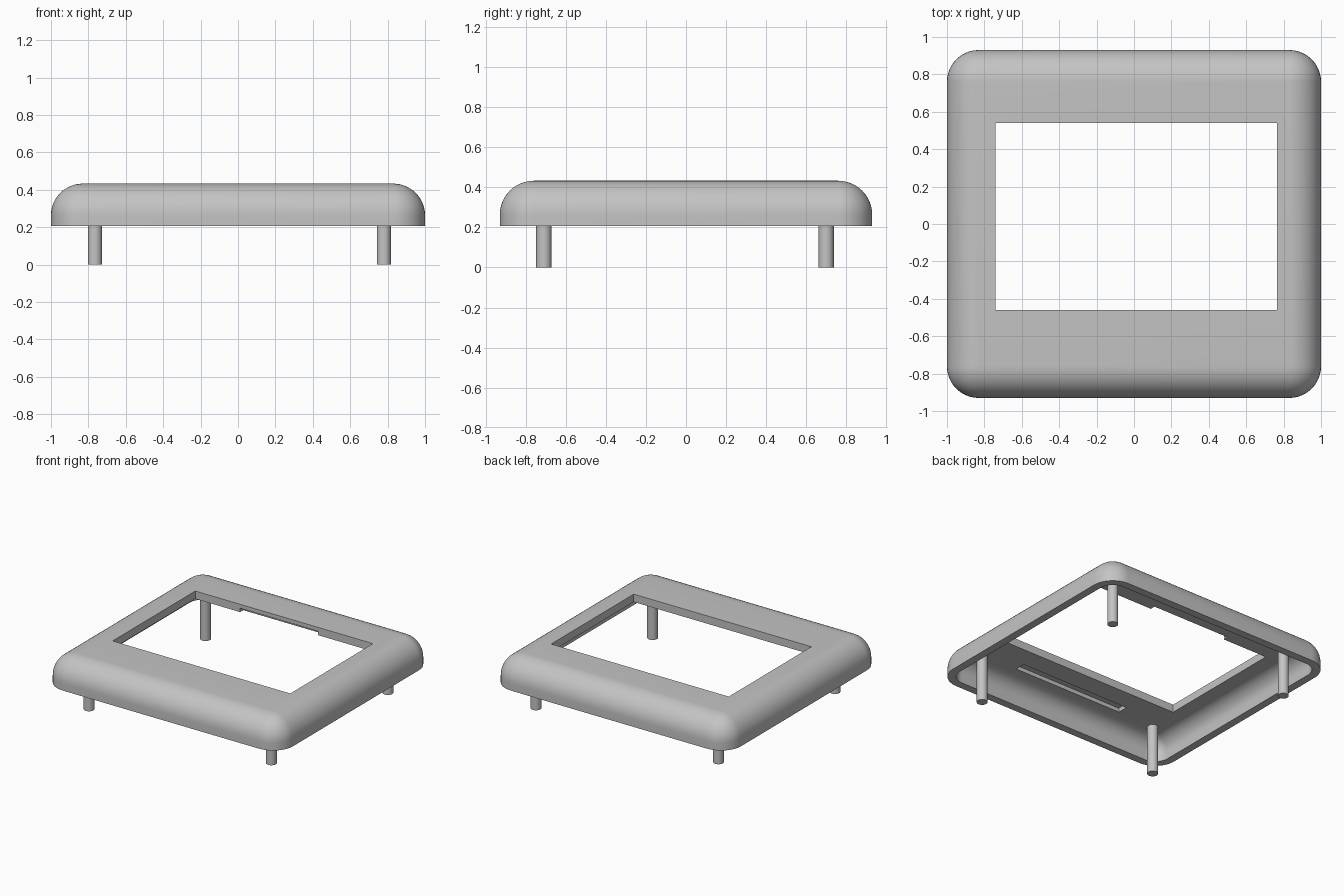
import bpy
import bmesh
from math import sin, cos, pi

cube = bpy.data.objects.get("Cube")
if cube:
    bpy.data.objects.remove(cube, do_unlink=True)

# Main dimensions
CX, CY = 0.83, 0.76            # centres of the rounded corners
R_OUT, WALL = 0.17, 0.06       # outer rounding and wall thickness
BOTTOM, TOP = 0.207, 0.433
SPRING = TOP - R_OUT           # height where the rounding starts
UNDER = TOP - WALL             # underside of the top plate
WIN_X, WIN_Y = (-0.74, 0.765), (-0.46, 0.54)
STEPS = 12

grey = bpy.data.materials.new("light_grey")
grey.use_nodes = True
colour = (0.55, 0.55, 0.55, 1)
grey.diffuse_color = colour
grey.node_tree.nodes["Principled BSDF"].inputs["Base Color"].default_value = colour


def rectangle_ring(xs, ys, radius, z):
    """Ring of points round a rectangle, its corners swept by a radius."""
    corners = [(xs[1], ys[1]), (xs[0], ys[1]), (xs[0], ys[0]), (xs[1], ys[0])]
    ring = []
    for quarter, (x, y) in enumerate(corners):
        for i in range(STEPS + 1):
            a = (quarter + i / STEPS) * pi / 2
            ring.append((x + radius * cos(a), y + radius * sin(a), z))
    return ring


def dome(radius):
    """Rings of a wall that rises and rounds over onto the flat plate."""
    xs, ys = (-CX, CX), (-CY, CY)
    rings = [rectangle_ring(xs, ys, radius, BOTTOM)]
    for i in range(STEPS + 1):
        a = i / STEPS * pi / 2
        rings.append(rectangle_ring(xs, ys, radius * cos(a), SPRING + radius * sin(a)))
    return rings


def activate(obj):
    bpy.ops.object.select_all(action='DESELECT')
    obj.select_set(True)
    bpy.context.view_layer.objects.active = obj


# Hollow frame: outer dome, window walls, then inner dome back to the rim
rings = dome(R_OUT)
rings += [rectangle_ring(WIN_X, WIN_Y, 0, z) for z in (TOP, UNDER)]
rings += reversed(dome(R_OUT - WALL))

bm = bmesh.new()
loops = [[bm.verts.new(p) for p in ring] for ring in rings]
for low, high in zip(loops, loops[1:] + loops[:1]):
    for i in range(len(low)):
        j = (i + 1) % len(low)
        bm.faces.new((low[i], low[j], high[j], high[i]))
bmesh.ops.remove_doubles(bm, verts=bm.verts, dist=0.0001)
bmesh.ops.recalc_face_normals(bm, faces=bm.faces)
mesh = bpy.data.meshes.new("cover_frame")
bm.to_mesh(mesh)
bm.free()
frame = bpy.data.objects.new("cover_frame", mesh)
frame.data.materials.append(grey)
bpy.context.collection.objects.link(frame)


def cut_box(xs, ys, zs):
    """Cut a box-shaped recess into the frame."""
    spans = (xs, ys, zs)
    bpy.ops.mesh.primitive_cube_add(size=1, location=[(a + b) / 2 for a, b in spans])
    cutter = bpy.context.object
    cutter.name = "recess_cutter"
    cutter.hide_render = True
    cutter.scale = [b - a for a, b in spans]
    cutter.data.materials.append(grey)
    activate(frame)
    mod = frame.modifiers.new("recess", 'BOOLEAN')
    mod.operation = 'DIFFERENCE'
    mod.solver = 'EXACT'
    mod.object = cutter
    bpy.ops.object.modifier_apply(modifier=mod.name)
    bpy.data.objects.remove(cutter, do_unlink=True)


# Long groove under the front strip and a notch under the back window edge
cut_box((-0.45, 0.48), (-0.70, -0.62), (UNDER - 0.03, UNDER + 0.03))
cut_box((-0.36, 0.30), (WIN_Y[1] - 0.05, WIN_Y[1] + 0.04), (UNDER - 0.03, UNDER + 0.03))

activate(frame)
bpy.ops.object.shade_smooth_by_angle()

# Four round pegs hanging from the underside of the plate
for side, x in (("right", -0.765), ("left", 0.78)):
    for end, y in (("front", -0.71), ("back", 0.70)):
        height = UNDER + 0.01
        bpy.ops.mesh.primitive_cylinder_add(vertices=32, radius=0.038, depth=height,
                                            location=(x, y, height / 2))
        peg = bpy.context.object
        peg.name = f"{end}_{side}_peg"
        peg.data.materials.append(grey)
        bpy.ops.object.shade_smooth_by_angle()
